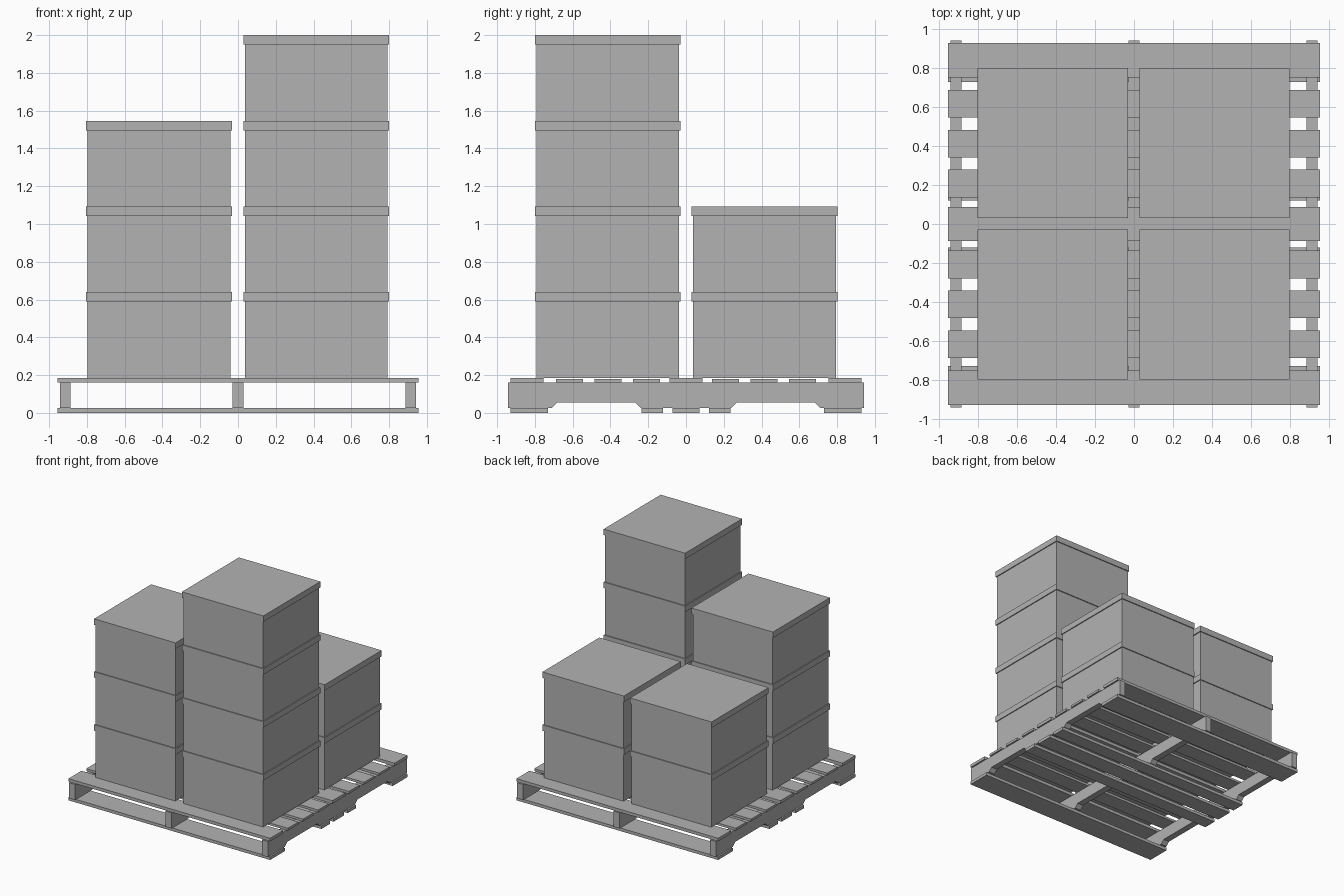
import bpy
import bmesh

cube = bpy.data.objects.get("Cube")
if cube:
    bpy.data.objects.remove(cube, do_unlink=True)

# One plain grey for everything
grey = bpy.data.materials.new("plain_grey")
grey.use_nodes = True
GREY = (0.45, 0.45, 0.45, 1.0)
grey.diffuse_color = GREY
grey.node_tree.nodes["Principled BSDF"].inputs["Base Color"].default_value = GREY


def finish(name, bm):
    bmesh.ops.recalc_face_normals(bm, faces=bm.faces)
    mesh = bpy.data.meshes.new(name)
    bm.to_mesh(mesh)
    bm.free()
    mesh.materials.append(grey)
    obj = bpy.data.objects.new(name, mesh)
    bpy.context.collection.objects.link(obj)
    return obj


def block(name, x, y, z):
    """Box from (low, high) ranges on each axis."""
    bm = bmesh.new()
    bmesh.ops.create_cube(bm, size=1)
    for v in bm.verts:
        v.co = [r[0] if c < 0 else r[1] for c, r in zip(v.co, (x, y, z))]
    return finish(name, bm)


def span(centre, size):
    return centre - size / 2, centre + size / 2


BOARD_X = (-0.956, 0.956)
DECK_TOP = 0.186
STRINGER_TOP = 0.16
STRINGER_BASE = 0.026

# Stringers: side profile with two fork notches, extruded across x
half = [(0.24, STRINGER_BASE), (0.27, 0.056), (0.68, 0.056),
        (0.712, STRINGER_BASE), (0.943, STRINGER_BASE), (0.943, STRINGER_TOP)]
profile = half + [(-y, z) for y, z in reversed(half)]
for side, cx in (("right", -0.914), ("middle", 0), ("left", 0.914)):
    bm = bmesh.new()
    x0, x1 = span(cx, 0.057)
    face = bm.faces.new([bm.verts.new((x0, y, z)) for y, z in profile])
    out = bmesh.ops.extrude_face_region(bm, geom=[face])
    verts = [g for g in out["geom"] if isinstance(g, bmesh.types.BMVert)]
    bmesh.ops.translate(bm, verts=verts, vec=(x1 - x0, 0, 0))
    finish(f"stringer_{side}", bm)

# Deck boards: thick wide ones at the ends and centre, thinner ones between
block("deck_board_centre", BOARD_X, span(0, 0.175), (STRINGER_TOP, DECK_TOP))
block("bottom_board_centre", BOARD_X, span(0, 0.145), (0, STRINGER_BASE))
for side, s in (("front", -1), ("back", 1)):
    block(f"deck_board_{side}", BOARD_X, span(s * 0.842, 0.176),
          (STRINGER_TOP, DECK_TOP))
    for i in range(3):
        block(f"deck_slat_{side}_{i + 1}", BOARD_X,
              span(s * (0.208 + i * 0.205), 0.143), (STRINGER_TOP, 0.18))
    block(f"bottom_board_{side}", BOARD_X, span(s * 0.83, 0.2),
          (0, STRINGER_BASE))
    block(f"bottom_board_inner_{side}", BOARD_X, span(s * 0.178, 0.115),
          (0, STRINGER_BASE))

# Stacked boxes, each a body under a slightly overhanging lid
STEP = (2 - DECK_TOP) / 4
LID = 0.051
stacks = (("front_left", 0.414, -0.414, 4), ("front_right", -0.418, -0.414, 3),
          ("back_left", 0.414, 0.416, 2), ("back_right", -0.418, 0.416, 2))
for place, cx, cy, count in stacks:
    for i in range(count):
        z = DECK_TOP + i * STEP
        seam = z + STEP - LID
        block(f"box_{place}_{i + 1}", span(cx, 0.756), span(cy, 0.756), (z, seam))
        block(f"lid_{place}_{i + 1}", span(cx, 0.772), span(cy, 0.772),
              (seam, z + STEP))
